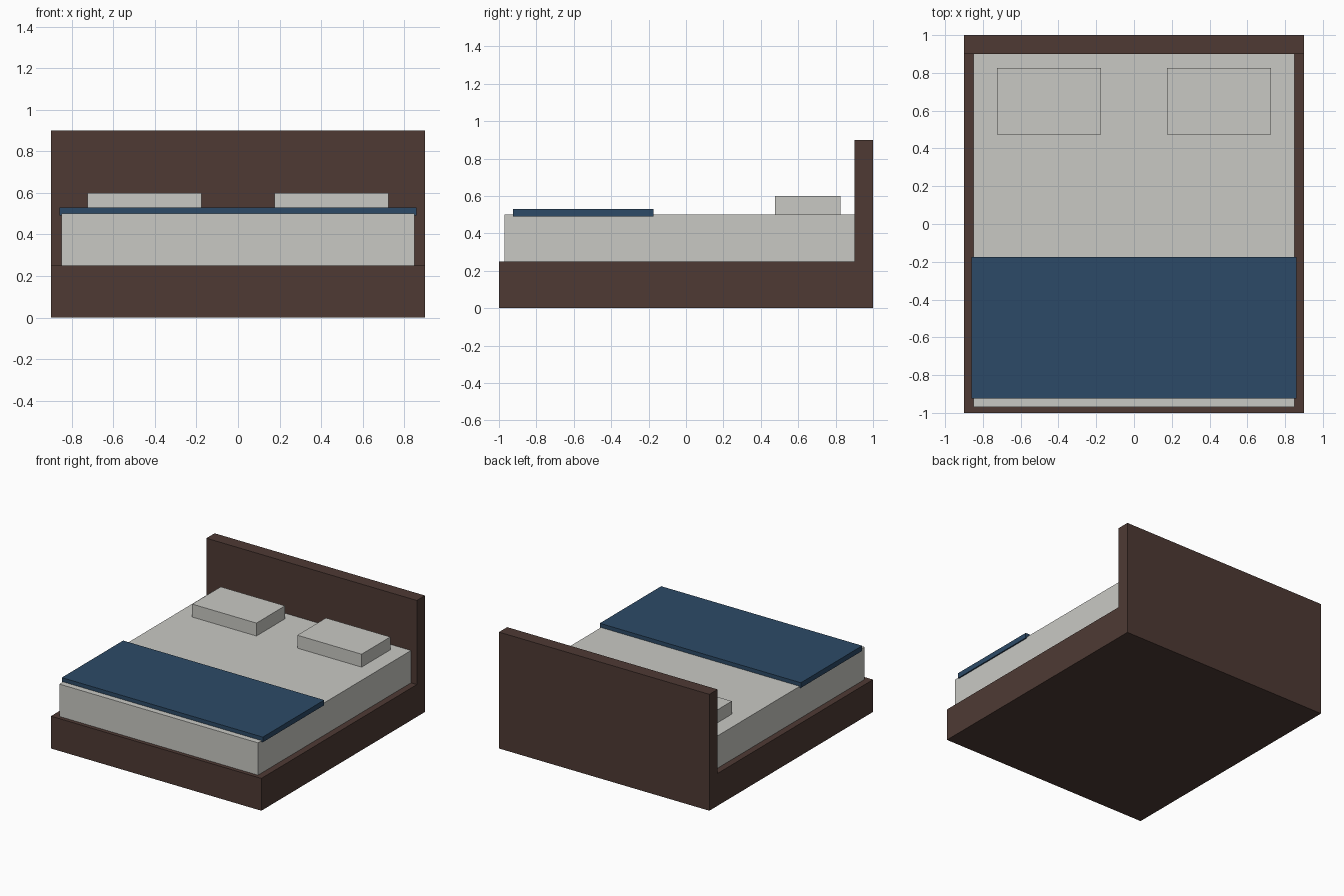
import bpy

if "Cube" in bpy.data.objects:
    bpy.data.objects.remove(bpy.data.objects["Cube"])


def srgb(r, g, b):
    """8-bit sRGB to linear RGBA."""
    def lin(c):
        c /= 255
        return c / 12.92 if c <= 0.04045 else ((c + 0.055) / 1.055) ** 2.4
    return (lin(r), lin(g), lin(b), 1.0)


def material(name, rgb):
    m = bpy.data.materials.new(name)
    m.diffuse_color = srgb(*rgb)
    m.use_nodes = True
    m.node_tree.nodes["Principled BSDF"].inputs["Base Color"].default_value = m.diffuse_color
    return m


dark_wood = material("dark_wood", (78, 58, 52))
linen = material("off_white_linen", (201, 201, 196))
navy = material("navy_blue", (44, 74, 103))


def box(name, lo, hi, mat):
    """Axis-aligned box between two corners."""
    bpy.ops.mesh.primitive_cube_add(size=1)
    ob = bpy.context.object
    ob.name = name
    ob.location = [(a + b) / 2 for a, b in zip(lo, hi)]
    ob.scale = [b - a for a, b in zip(lo, hi)]
    bpy.ops.object.transform_apply(location=True, rotation=False, scale=True)
    ob.data.materials.append(mat)
    return ob


# Wooden base and headboard
box("bed_base", (-0.9, -1.0, 0.0), (0.9, 0.9, 0.25), dark_wood)
box("headboard", (-0.9, 0.9, 0.0), (0.9, 1.0, 0.9), dark_wood)

# Mattress resting on the base
box("mattress", (-0.85, -0.97, 0.25), (0.85, 0.9, 0.5), linen)

# Blanket over the foot end, slightly overhanging the sides
box("blanket", (-0.86, -0.925, 0.49), (0.86, -0.175, 0.53), navy)

# Pair of pillows
for side, cx in (("left", -0.45), ("right", 0.45)):
    box(f"{side}_pillow", (cx - 0.275, 0.475, 0.5), (cx + 0.275, 0.825, 0.6), linen)
